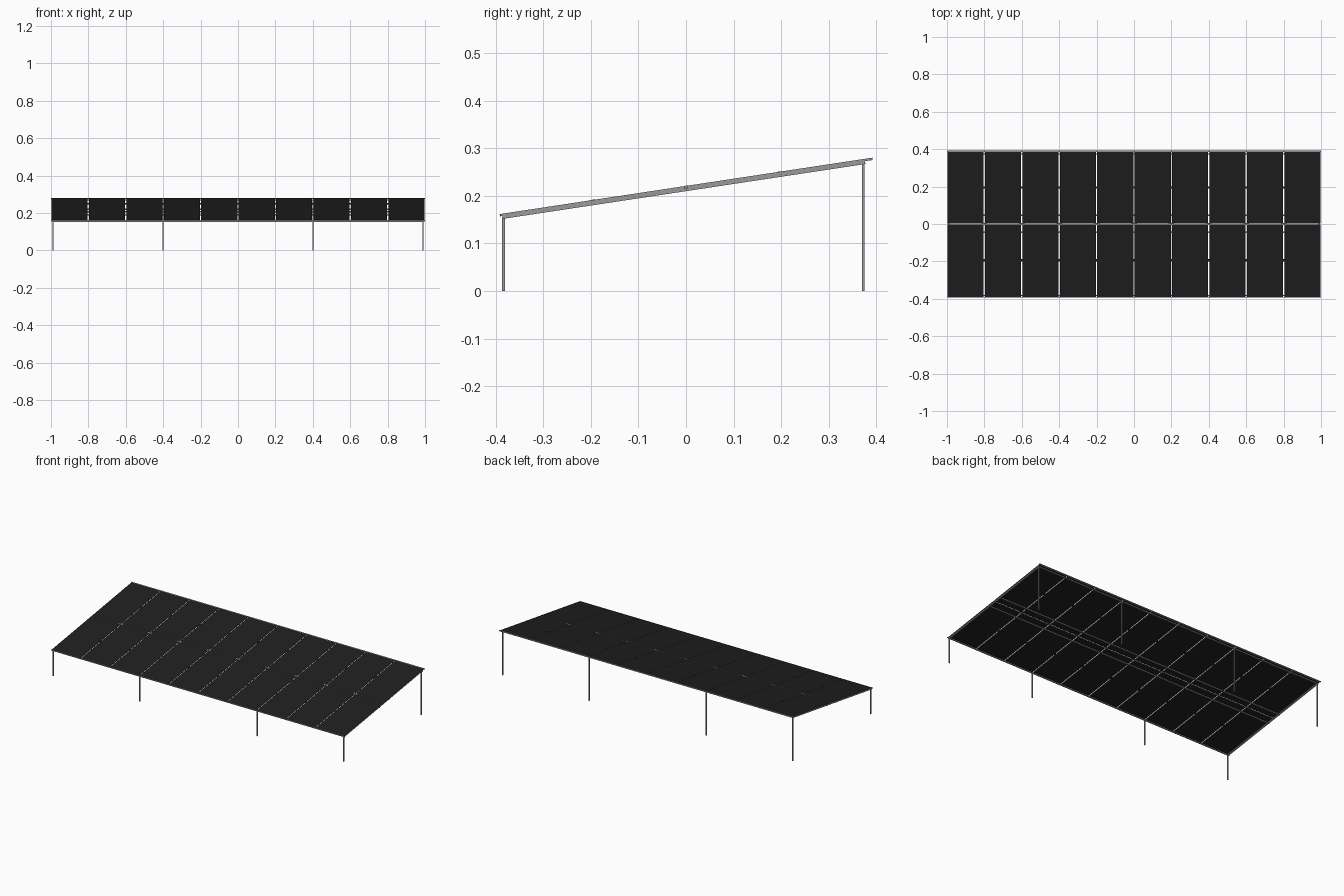
import bpy, bmesh, math
from mathutils import Matrix, Vector

if "Cube" in bpy.data.objects:
    bpy.data.objects.remove(bpy.data.objects["Cube"])

SLOPE = 0.1513                      # rise of the roof per unit of depth
ANG = math.atan(SLOPE)
COS = math.cos(ANG)
MID_Z = 0.2212                      # top of the panels at y = 0
ROOF = Matrix.Translation((0, 0, MID_Z)) @ Matrix.Rotation(ANG, 4, 'X')


def material(name, col):
    m = bpy.data.materials.new(name)
    m.diffuse_color = (*col, 1)
    m.use_nodes = True
    m.node_tree.nodes["Principled BSDF"].inputs["Base Color"].default_value = m.diffuse_color
    return m


BLACK = material("panel black", (0.014, 0.014, 0.014))
STEEL = material("steel grey", (0.33, 0.32, 0.31))


def box(name, x, y, z, mats, roof=True):
    """Box from (min, max) ranges; roof boxes are laid in the tilted plane."""
    bm = bmesh.new()
    bmesh.ops.create_cube(bm, size=1)
    for v in bm.verts:
        v.co = Vector([r[0] if c < 0 else r[1] for c, r in zip(v.co, (x, y, z))])
    # sides of two-colour boxes take the second colour
    if len(mats) > 1:
        bm.normal_update()
        for f in bm.faces:
            f.material_index = 0 if abs(f.normal.z) > 0.5 else 1
    if roof:
        bm.transform(ROOF)
    me = bpy.data.meshes.new(name)
    bm.to_mesh(me)
    bm.free()
    for m in mats:
        me.materials.append(m)
    ob = bpy.data.objects.new(name, me)
    bpy.context.collection.objects.link(ob)
    return ob


def around(c, w):
    return (c - w / 2, c + w / 2)


HALF = 0.392 / COS                  # half depth measured along the slope
T = 0.005                           # panel thickness

# Solar panels: ten columns, two rows, small open gaps
for col in range(10):
    cx = -0.9 + 0.2 * col
    for row, yr in (("front", (-HALF + 0.002, -0.003)),
                    ("back", (0.003, HALF - 0.006))):
        box(f"{row}_panel_{col + 1}", around(cx, 0.193), yr, (-T, 0), (BLACK, STEEL))

# Edge trims along the low and high side
box("front_trim", (-1, 1), (-HALF, -HALF + 0.002), (-T, 0), (STEEL,))
box("back_trim", (-1, 1), (HALF - 0.006, HALF), (-T, 0), (STEEL,))

# Clips bridging the gaps between panels
for i in range(1, 10):
    cx = -1 + 0.2 * i
    for y in (-0.197, 0.197):
        box("side_clip", around(cx, 0.009), around(y, 0.012), (-T, 0.0005), (BLACK,))
    box("centre_clip", around(cx, 0.03), around(0, 0.008), (-T, 0.0005), (STEEL,))

# Beams under the panels
for name, y in (("front_beam", -0.384), ("front_purlin", -0.045),
                ("back_purlin", 0.045), ("back_beam", 0.373)):
    box(name, (-0.997, 0.997), around(y / COS, 0.006), (-T - 0.006, -T), (STEEL,))
for side, x in (("left", -0.99), ("right", 0.99)):
    box(side + "_rafter", around(x, 0.008), (-0.387 / COS, 0.376 / COS),
        (-T - 0.006, -T), (STEEL,))

# Posts
for row, y in (("front", -0.384), ("back", 0.373)):
    top = MID_Z + SLOPE * y - 0.008
    for x in (-0.99, -0.4, 0.4, 0.99):
        box(row + "_post", around(x, 0.006), around(y, 0.0055), (0, top), (STEEL,), False)
